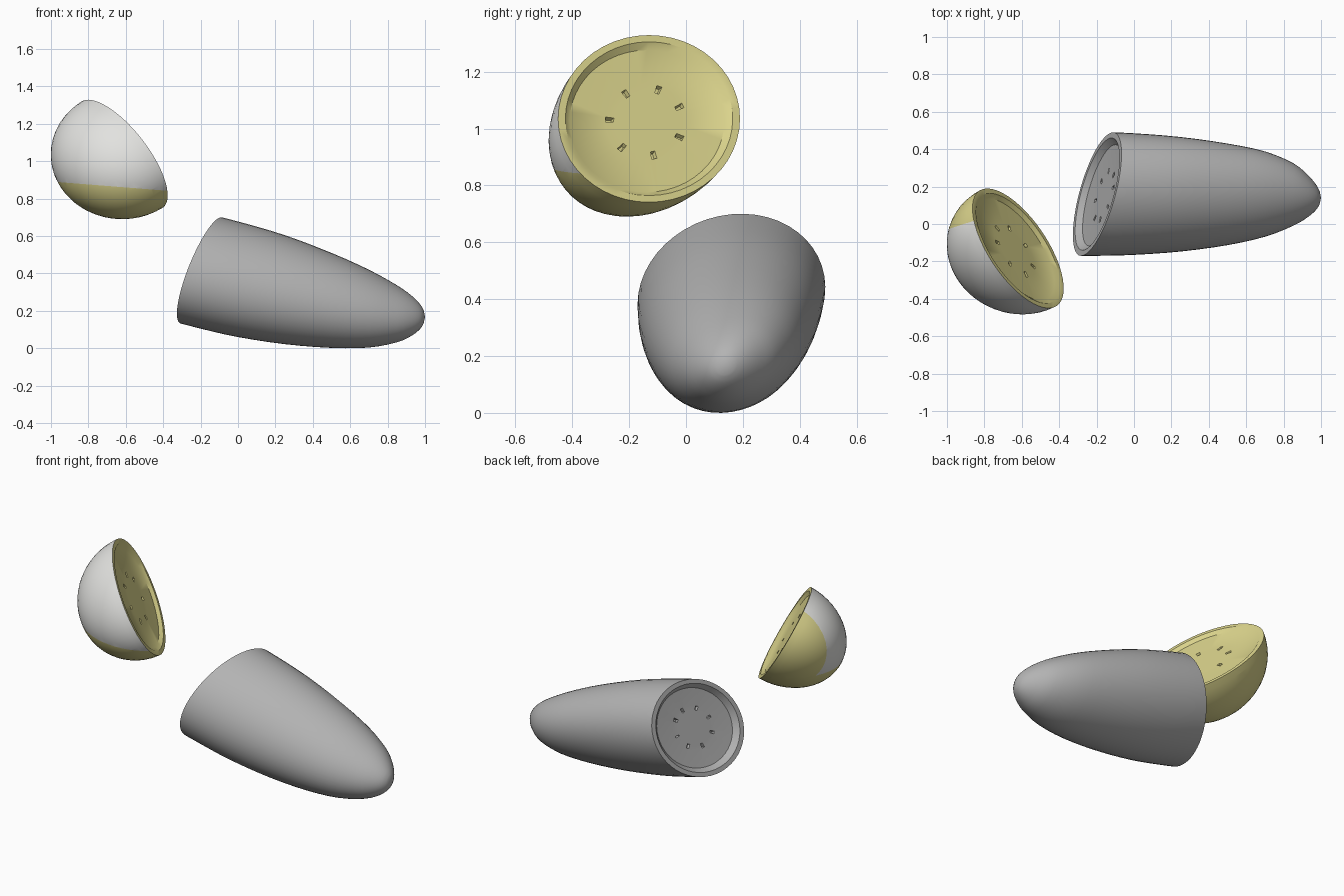
import bpy, bmesh, math
from mathutils import Vector, Matrix

if "Cube" in bpy.data.objects:
    bpy.data.objects.remove(bpy.data.objects["Cube"])


def material(name, rgb):
    m = bpy.data.materials.new(name)
    m.diffuse_color = (*rgb, 1)
    m.use_nodes = True
    m.node_tree.nodes["Principled BSDF"].inputs["Base Color"].default_value = m.diffuse_color
    return m


grey = material("grey", (0.45, 0.45, 0.45))
white = material("off white", (0.76, 0.76, 0.74))
yellow = material("pale yellow", (0.70, 0.65, 0.26))


def slice_open(bm, point, normal, steps):
    """Cut with a plane, then build a raised rim and a sunken, pitted floor."""
    bmesh.ops.bisect_plane(bm, geom=bm.verts[:] + bm.edges[:] + bm.faces[:], dist=1e-4,
                           plane_co=point, plane_no=normal, clear_outer=True)
    bmesh.ops.remove_doubles(bm, verts=[v for v in bm.verts if v.is_boundary], dist=0.01)
    loop = [e for e in bm.edges if e.is_boundary]
    face = bmesh.ops.edgeloop_fill(bm, edges=loop)["faces"][0]
    rim = list(face.verts)
    bm.faces.remove(face)
    n = len(rim)
    last, pits = rim, []
    for k, depth in steps:
        ring = [bm.verts.new(point + (v.co - point) * k - normal * depth) for v in rim]
        quads = [bm.faces.new((last[i], last[(i + 1) % n], ring[(i + 1) % n], ring[i]))
                 for i in range(n)]
        if k == 0.36:
            pits = quads[::7]
        last = ring
    bm.faces.new(last)
    bmesh.ops.recalc_face_normals(bm, faces=bm.faces[:])
    # small seed pits around the middle
    bmesh.ops.inset_individual(bm, faces=pits, thickness=0.005, depth=-0.015)


def finish(bm, name, mats):
    me = bpy.data.meshes.new(name)
    bm.to_mesh(me)
    bm.free()
    for m in mats:
        me.materials.append(m)
    ob = bpy.data.objects.new(name, me)
    bpy.context.collection.objects.link(ob)
    bpy.ops.object.select_all(action='DESELECT')
    bpy.context.view_layer.objects.active = ob
    ob.select_set(True)
    bpy.ops.object.shade_smooth_by_angle(angle=math.radians(35))
    return ob


# --- long half: lofted ellipses (x, z top, z bottom, y back, y front) ---
rows = [
    (-0.45, 0.765, 0.17, 0.49, -0.17),
    (-0.20, 0.725, 0.105, 0.492, -0.17),
    (0.0, 0.678, 0.06, 0.485, -0.165),
    (0.25, 0.605, 0.022, 0.465, -0.147),
    (0.5, 0.51, 0.002, 0.43, -0.113),
    (0.7, 0.42, 0.004, 0.388, -0.068),
    (0.85, 0.337, 0.032, 0.326, -0.01),
    (0.93, 0.28, 0.068, 0.262, 0.037),
    (0.975, 0.234, 0.105, 0.208, 0.077),
    (0.993, 0.202, 0.134, 0.173, 0.108),
]


def smooth_rows(pts, steps):
    """Catmull-Rom interpolation between the rows."""
    out = []
    for i in range(len(pts) - 1):
        p0, p1, p2, p3 = (pts[max(0, min(len(pts) - 1, i + k))] for k in (-1, 0, 1, 2))
        for s in range(steps):
            t = s / steps
            out.append([0.5 * (2 * b + (c - a) * t + (2 * a - 5 * b + 4 * c - d) * t * t
                               + (3 * b - a - 3 * c + d) * t ** 3)
                        for a, b, c, d in zip(p0, p1, p2, p3)])
    return out + [pts[-1]]


N = 48
LEAN = 0.16  # tilts each section towards the upper back
bm = bmesh.new()
rings = []
for x, zt, zb, yt, yb in smooth_rows(rows, 3):
    rings.append([bm.verts.new((x,
                                (yt + yb) / 2 + (yt - yb) / 2 * math.cos(2 * math.pi * i / N),
                                (zt + zb) / 2 + (zt - zb) / 2 * math.sin(2 * math.pi * i / N + LEAN)))
                  for i in range(N)])
for a, b in zip(rings, rings[1:]):
    for i in range(N):
        j = (i + 1) % N
        bm.faces.new((a[i], a[j], b[j], b[i]))
tip = bm.verts.new((1.0, 0.14, 0.168))
for i in range(N):
    bm.faces.new((rings[-1][i], rings[-1][(i + 1) % N], tip))
slice_open(bm, Vector((-0.195, 0.16, 0.42)), Vector((-0.92, 0.21, 0.32)).normalized(),
           ((0.91, 0.0), (0.82, 0.03), (0.45, 0.038), (0.36, 0.038)))
finish(bm, "long_half", [grey])

# --- short half: sheared half ellipsoid, two-coloured skin, yellow cut face ---
centre = Vector((-0.62, -0.13, 1.035))
normal = Vector((0.78, 0.40, 0.48)).normalized()
axis_u = Vector((-0.164, 0.32, 0))
axis_v = Vector((-0.181, 0, 0.294))
axis_w = normal * 0.375
shape = Matrix((axis_u, axis_v, axis_w)).transposed().to_4x4()
bm = bmesh.new()
bmesh.ops.create_uvsphere(bm, u_segments=48, v_segments=28, radius=1)
bm.transform(Matrix.Translation(centre) @ shape)
slice_open(bm, centre, normal,
           ((0.92, 0.0), (0.85, 0.018), (0.45, 0.024), (0.36, 0.024)))

# colour borders cut into the skin: one low and level, one upright at the back
low_co, low_no = Vector((-0.7, 0, 0.868)), Vector((0.08, 0, 1)).normalized()
back_co, back_no = Vector((-1, -0.03, 1)), Vector((-0.33, 1, 0)).normalized()


def on_skin(f):
    return (f.calc_center_median() - centre).dot(normal) < -0.002 and f.normal.dot(normal) < 0.3 \
        and (shape.inverted() @ (f.calc_center_median() - centre)).length > 0.96


for co, no in ((low_co, low_no), (back_co, back_no)):
    geom = set()
    for f in [f for f in bm.faces if on_skin(f)]:
        geom.update([f, *f.edges, *f.verts])
    bmesh.ops.bisect_plane(bm, geom=list(geom), dist=1e-4, plane_co=co, plane_no=no)
bm.normal_update()
for f in bm.faces:
    c = f.calc_center_median()
    upper_front = (c - low_co).dot(low_no) > 0 and (c - back_co).dot(back_no) < 0
    f.material_index = 1 if on_skin(f) and upper_front else 0
finish(bm, "short_half", [yellow, white])
